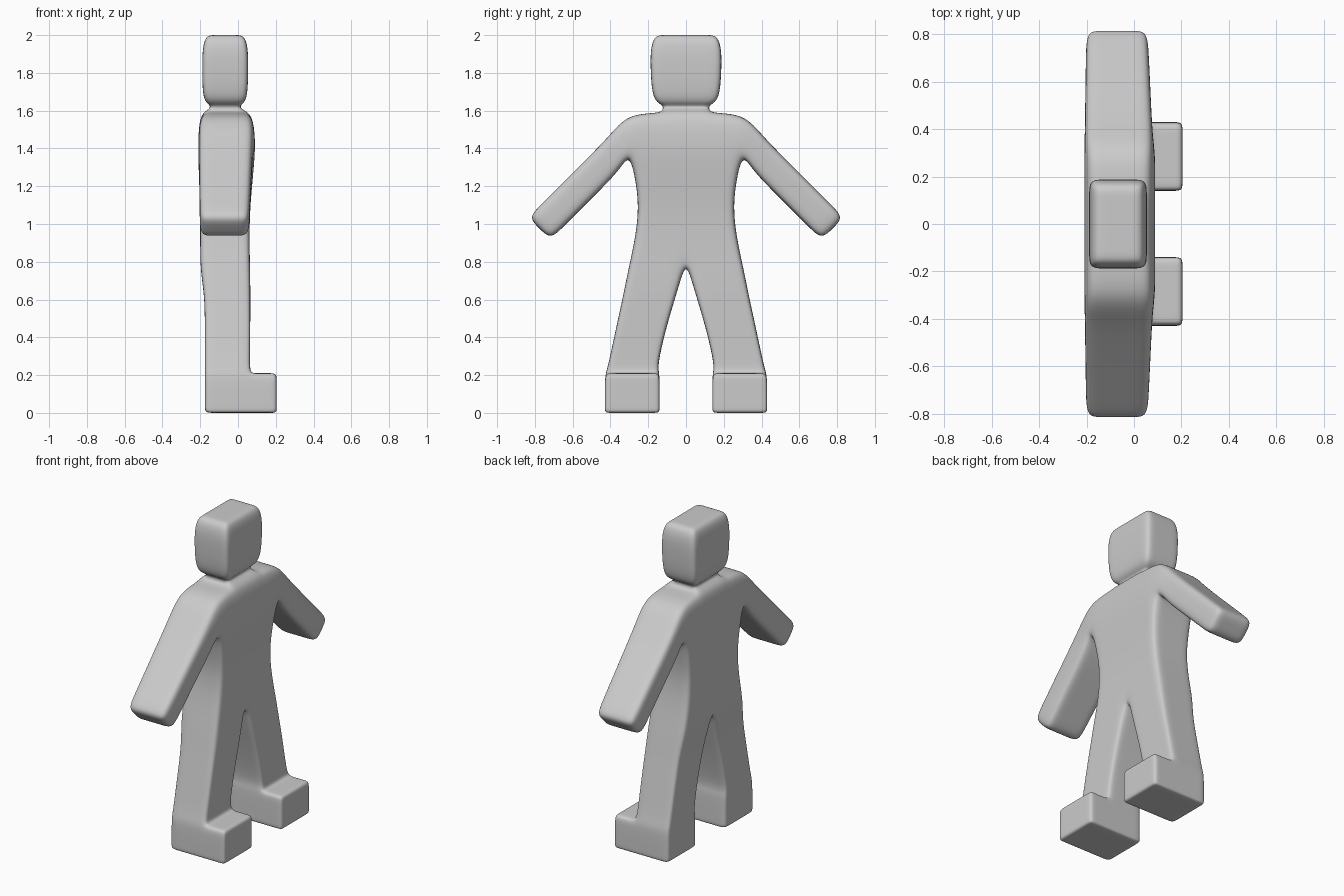
import bpy, bmesh
from collections import defaultdict

if "Cube" in bpy.data.objects:
    bpy.data.objects.remove(bpy.data.objects["Cube"])

verts, faces, cells = [], defaultdict(list), []

def stack(y, z, xb, xf):
    """Four layers of points from the back to the front of the body."""
    ids = []
    for t in (0, .25, .75, 1):
        verts.append((xb + (xf - xb) * t, y, z))
        ids.append(len(verts) - 1)
    return ids

def cell(p, q, r, s):
    """Solid blocks between four point stacks (cage of the body)."""
    for k in range(len(p) - 1):
        a = [c[k] for c in (p, q, r, s)]
        b = [c[k + 1] for c in (p, q, r, s)]
        quads = [a[::-1], b]
        quads += [[a[i], a[(i + 1) % 4], b[(i + 1) % 4], b[i]] for i in range(4)]
        for f in quads:
            faces[frozenset(f)].append(f)

def strip(lower, upper):
    for i in range(min(len(lower), len(upper)) - 1):
        cell(lower[i], lower[i + 1], upper[i + 1], upper[i])

# leg and torso rows: z, columns, back x, front x
rows = [
    (0.00, (.14, .18, .39, .43), -.175, .07),
    (0.03, (.14, .18, .39, .43), -.175, .07),
    (0.165, (.14, .18, .39, .43), -.175, .07),
    (0.21, (.142, .18, .385, .425), -.175, .065),
    (0.26, (.15, .19, .37, .41), -.175, .063),
    (0.45, (.105, .15, .33, .37), -.175, .065),
    (0.60, (.06, .11, .29, .337), -.177, .065),
    (0.70, (.03, .09, .26, .317), -.19, .065),
    (0.79, (0, .09, .24, .298), -.20, .063),
    (0.95, (0, .09, .20, .264), -.20, .06),
    (1.10, (0, .08, .19, .25), -.20, .065),
    (1.24, (0, .08, .20, .268), -.207, .078),
    (1.375, (0, .08, .20, .30), -.21, .09),
    (1.47, (0, .075, .17, .31), -.21, .09),
    (1.585, (0, .07, .135, .31), -.20, .075),
]
body = [[stack(y, z, b, f) for y in ys] for z, ys, b, f in rows]
for lo, hi in zip(body, body[1:]):
    strip(lo, hi)

# neck and head
head_rows = [
    (1.61, (0, .07, .12), -.145, .01),
    (1.632, (0, .075, .125), -.15, .015),
    (1.655, (0, .11, .178), -.187, .05),
    (1.82, (0, .12, .188), -.19, .055),
    (1.93, (0, .12, .188), -.188, .053),
    (2.00, (0, .11, .165), -.17, .035),
]
prev = body[-1][:3]
for z, ys, b, f in head_rows:
    cur = [stack(y, z, b, f) for y in ys]
    strip(prev, cur)
    prev = cur

# arm, built from slanted sections running down and outwards
prev = [body[i][3] for i in (12, 13, 14)]
for do, di, xb, xf in ((-1.06, -.93, -.208, .078), (-.70, -.66, -.205, .07),
                       (-.33, -.33, -.203, .062), (-.20, -.20, -.20, .057)):
    cur = []
    for s, d in ((1.635, di), (1.755, (do + di) / 2), (1.87, do)):
        cur.append(stack((s + d) / 2, (s - d) / 2, xb, xf))
    for i in range(2):
        cell(prev[i], cur[i], cur[i + 1], prev[i + 1])
    prev = cur

# toe block in front of the lowest rows
toe = []
for row in body[:4]:
    line = []
    for c in row:
        _, y, z = verts[c[3]]
        ids = [c[3]]
        for x in (.105, .165, .205):
            verts.append((x, y, z))
            ids.append(len(verts) - 1)
        line.append(ids)
    toe.append(line)
for lo, hi in zip(toe, toe[1:]):
    strip(lo, hi)

# keep only the outer skin, open along the mirror plane
skin = [f[0] for f in faces.values()
        if len(f) == 1 and any(verts[i][1] > 1e-5 for i in f[0])]
bm = bmesh.new()
bv = [bm.verts.new(v) for v in verts]
for f in skin:
    bm.faces.new([bv[i] for i in f])
bmesh.ops.delete(bm, geom=[v for v in bm.verts if not v.link_faces], context='VERTS')
mirrored = bmesh.ops.duplicate(bm, geom=bm.verts[:] + bm.edges[:] + bm.faces[:])["geom"]
for v in mirrored:
    if isinstance(v, bmesh.types.BMVert):
        v.co.y = -v.co.y
bmesh.ops.remove_doubles(bm, verts=bm.verts[:], dist=1e-5)
bmesh.ops.recalc_face_normals(bm, faces=bm.faces[:])
for f in bm.faces:
    f.smooth = True
mesh = bpy.data.meshes.new("figure_body")
bm.to_mesh(mesh)
bm.free()
obj = bpy.data.objects.new("figure_body", mesh)
bpy.context.collection.objects.link(obj)
sub = obj.modifiers.new("smooth", 'SUBSURF')
sub.levels = sub.render_levels = 3
